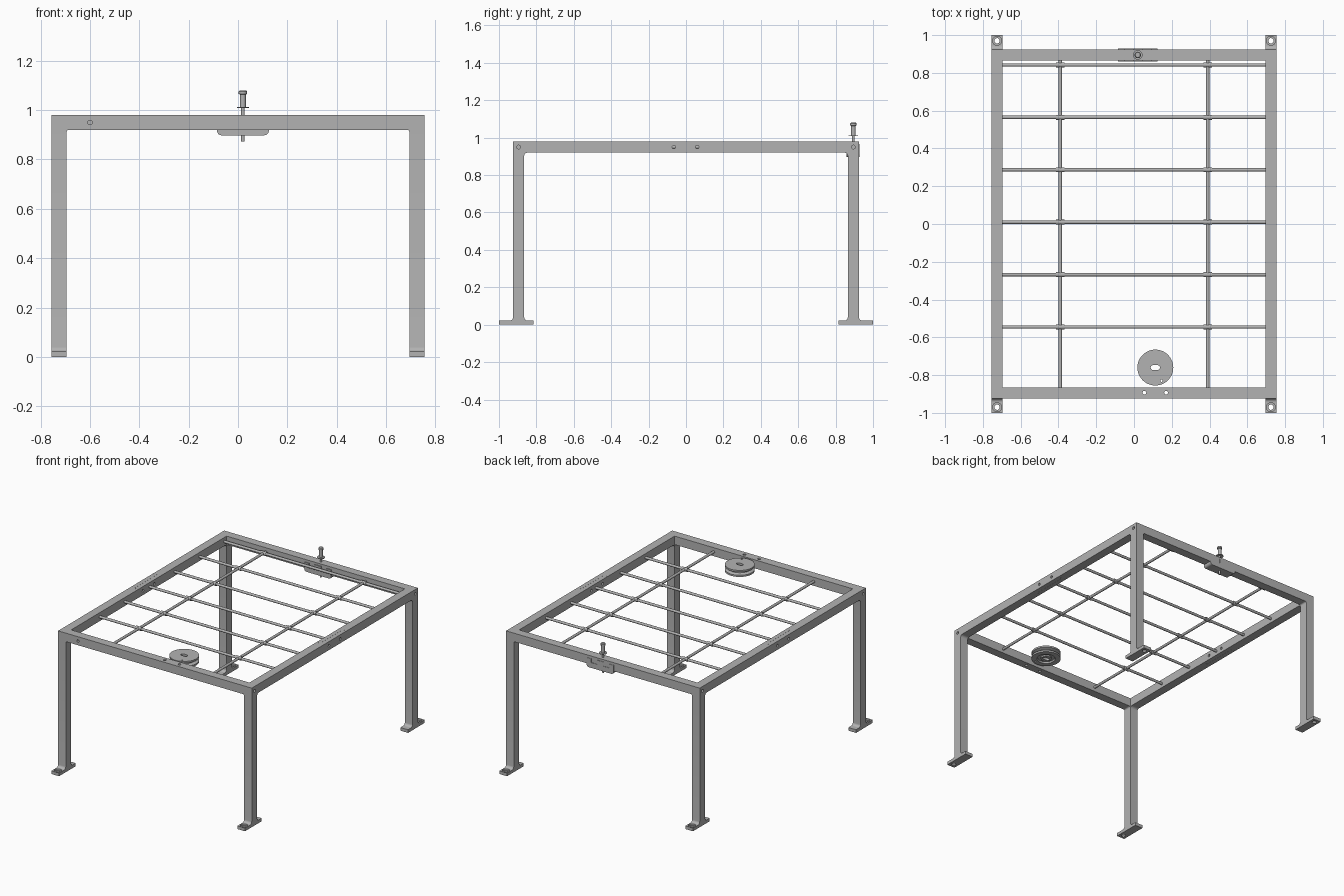
import bpy, bmesh, math
from mathutils import Vector

cube = bpy.data.objects.get("Cube")
if cube:
    bpy.data.objects.remove(cube, do_unlink=True)

metal = bpy.data.materials.new("grey_metal")
metal.use_nodes = True
GREY = (0.45, 0.45, 0.45, 1)
metal.diffuse_color = GREY
metal.node_tree.nodes["Principled BSDF"].inputs["Base Color"].default_value = GREY

# Main dimensions
X, Y, W = 0.755, 0.925, 0.06
TOP, LOW = 0.98, 0.92
MID = 0.95
XI, YI = X - W, Y - W


def place(axis, a, b, h):
    return {"x": (h, a, b), "y": (a, h, b), "z": (a, b, h)}[axis]


def finish(name, bm):
    bmesh.ops.recalc_face_normals(bm, faces=bm.faces)
    mesh = bpy.data.meshes.new(name)
    bm.to_mesh(mesh)
    bm.free()
    mesh.materials.append(metal)
    mesh.shade_smooth()
    mesh.set_sharp_from_angle(angle=math.radians(35))
    ob = bpy.data.objects.new(name, mesh)
    bpy.context.collection.objects.link(ob)
    return ob


def prism(name, pts, axis, lo, hi):
    """Extrude a flat outline along an axis."""
    bm = bmesh.new()
    face = bm.faces.new([bm.verts.new(place(axis, a, b, lo)) for a, b in pts])
    new = bmesh.ops.extrude_face_region(bm, geom=[face])["geom"]
    step = Vector(place(axis, 0, 0, hi - lo))
    bmesh.ops.translate(bm, verts=[v for v in new if isinstance(v, bmesh.types.BMVert)], vec=step)
    return finish(name, bm)


def rect(a0, a1, b0, b1):
    return [(a0, b0), (a1, b0), (a1, b1), (a0, b1)]


def arc(ca, cb, r, start, end, n=6):
    return [(ca + r * math.cos(math.radians(start + (end - start) * i / n)),
             cb + r * math.sin(math.radians(start + (end - start) * i / n))) for i in range(n + 1)]


def rod(name, axis, a, b, r, lo, hi, n=20):
    return prism(name, arc(a, b, r, 0, 360 - 360 / n, n - 1), axis, lo, hi)


def lathe(name, profile, x, y, n=40):
    """Spin (radius, height) points about a vertical axis."""
    bm = bmesh.new()
    verts = [bm.verts.new((x + r, y, z)) for r, z in profile]
    edges = [bm.edges.new(p) for p in zip(verts, verts[1:])]
    bmesh.ops.spin(bm, geom=verts + edges, cent=(x, y, 0), axis=(0, 0, 1), angle=math.tau, steps=n)
    bmesh.ops.remove_doubles(bm, verts=bm.verts, dist=1e-5)
    return finish(name, bm)


def cut(ob, *cutters):
    """Subtract the cutters, then discard them."""
    for c in cutters:
        mod = ob.modifiers.new("cut", "BOOLEAN")
        mod.operation, mod.object, mod.solver = "DIFFERENCE", c, "EXACT"
    dg = bpy.context.evaluated_depsgraph_get()
    dg.update()
    mesh = bpy.data.meshes.new_from_object(ob.evaluated_get(dg))
    ob.modifiers.clear()
    ob.data = mesh
    mesh.shade_smooth()
    mesh.set_sharp_from_angle(angle=math.radians(35))
    for c in cutters:
        bpy.data.objects.remove(c, do_unlink=True)


# Legs with flat feet, fillets at the foot and under the beam
R, FOOT = 0.018, 0.022
leg_outline = ([(1.0, 0), (1.0, FOOT)]
               + arc(Y + R, FOOT + R, R, 270, 180)
               + [(Y, LOW), (YI - R, LOW)]
               + arc(YI - R, LOW - R, R, 90, 0)
               + arc(YI - R, FOOT + R, R, 0, -90)
               + [(0.815, FOOT), (0.815, 0)])
for sx, side in ((1, "left"), (-1, "right")):
    for sy, end in ((-1, "front"), (1, "back")):
        tag = f"{end}_{side}"
        x0, x1 = sorted((sx * XI, sx * X))
        leg = prism(tag + "_leg", [(sy * a, b) for a, b in leg_outline], "x", x0, x1)
        cx = sx * (X - W / 2)
        cut(leg, rod("hole", "z", cx, sy * 0.97, 0.014, -0.1, 0.1),
            rod("countersink", "z", cx, sy * 0.97, 0.024, 0.011, 0.1))
        # Small corner gusset under the cross beam
        gusset = [(XI, LOW), (XI - 0.01, LOW)] + arc(XI - 0.01, LOW - 0.01, 0.01, 90, 0)[1:]
        y0, y1 = sorted((sy * YI, sy * Y))
        prism(tag + "_gusset", [(sx * a, b) for a, b in gusset], "y", y0, y1)

# Front and back beams
front = prism("front_beam", rect(-X, X, LOW, TOP), "y", -Y, -YI)
back = prism("back_beam", rect(-X, X, LOW, TOP), "y", YI, Y)
cut(front, rod("hole", "y", -0.6, MID, 0.009, -Y - 0.1, -Y + 0.02),
    *[rod("hole", "z", x, -0.893, 0.01, 0.8, 1.1) for x in (0.055, 0.17)],
    *[rod("hole", "x", -0.895, MID, 0.01, s * X - 0.02, s * X + 0.02) for s in (1, -1)])
cut(back, *[rod("hole", "x", 0.895, MID, 0.01, s * X - 0.02, s * X + 0.02) for s in (1, -1)])

# Side beams, each from two pieces joined by a half lap with bolt holes
XC, GAP = X - W / 2, 0.0008
front_half = [(XI, -YI), (X, -YI), (X, 0.13), (XC, 0.13), (XC, -0.12), (XI, -0.12)]
back_half = [(X, YI), (XI, YI), (XI, -0.12 + GAP), (XC - GAP, -0.12 + GAP),
             (XC - GAP, 0.13 + GAP), (X, 0.13 + GAP)]
for s, side in ((1, "left"), (-1, "right")):
    for outline, end in ((front_half, "front"), (back_half, "back")):
        beam = prism(f"{side}_beam_{end}", [(s * a, b) for a, b in outline], "z", LOW, TOP)
        cut(beam, *[rod("hole", "x", y, MID, 0.009, s * XC - 0.1, s * XC + 0.1) for y in (-0.065, 0.06)])

# Grid of rods with a sleeve at every crossing
for s in (-1, 1):
    rod("long_rod", "y", s * 0.39, MID, 0.009, -YI, YI)
for i in range(6):
    y = 0.842 - 0.2775 * i
    rod("cross_rod", "x", y, MID, 0.009, -XI - 0.002, XI + 0.002)
    for s in (-1, 1):
        rod("sleeve", "x", y, MID, 0.013, s * 0.39 - 0.022, s * 0.39 + 0.022)

# Grooved pulley wheel near the front
PX, PY, PR = 0.113, -0.76, 0.095
wheel = lathe("pulley_wheel", [(0, 0.978), (PR, 0.978), (PR, 0.966), (0.075, 0.958), (0.075, 0.952),
                               (PR, 0.944), (PR, 0.932), (0.06, 0.932), (0.055, 0.942),
                               (0.035, 0.942), (0.035, 0.932), (0, 0.932)], PX, PY, 48)
slot = arc(PX + 0.012, PY, 0.013, -90, 90) + arc(PX - 0.012, PY, 0.013, 90, 270)
cut(wheel, prism("slot", slot, "z", 0.9, 1.0),
    rod("hole", "z", PX + 0.033, PY - 0.07, 0.006, 0.9, 1.0))

# U-shaped latch bracket set through the back beam
KX, KY, H = 0.02, 0.895, 0.105
r = 0.018
bracket = (arc(KX - H + r, 0.898 + r, r, 180, 270) + arc(KX + H - r, 0.898 + r, r, 270, 360)
           + [(KX + H, 0.962), (KX + 0.07, 0.962), (KX + 0.07, 0.935),
              (KX - 0.07, 0.935), (KX - 0.07, 0.962), (KX - H, 0.962)])
prism("latch_bracket", bracket, "y", YI - 0.006, Y + 0.003)
prism("latch_block", rect(KX - 0.025, KX + 0.025, 0.93, 0.965), "y", YI - 0.006, Y + 0.003)

# Spring plunger knob on the back beam
lathe("plunger_knob", [(0, 0.872), (0.007, 0.872), (0.007, 1.008), (0.025, 1.008), (0.025, 1.013),
                       (0.012, 1.013), (0.012, 1.063), (0.017, 1.066), (0.017, 1.076),
                       (0.013, 1.08), (0, 1.08)], KX, KY, 28)
